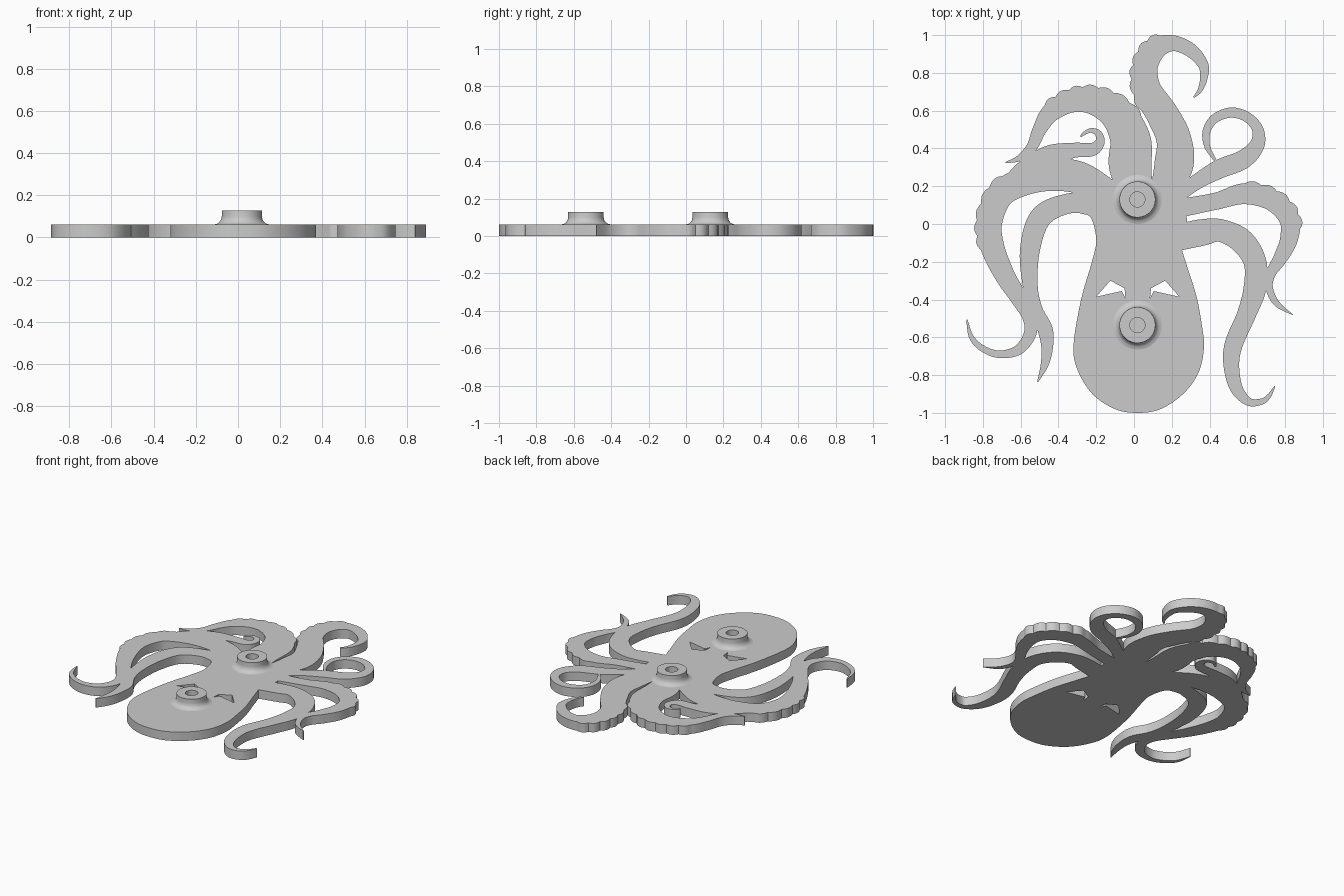
import bpy
import bmesh
import math
from mathutils import Vector
from mathutils.geometry import delaunay_2d_cdt

THICKNESS = 0.062
UNIT = 0.01          # outlines and arm paths are written in hundredths
STEPS = 10

if "Cube" in bpy.data.objects:
    bpy.data.objects.remove(bpy.data.objects["Cube"])

grey = bpy.data.materials.new("plain_grey")
grey.use_nodes = True
grey.diffuse_color = (0.6, 0.6, 0.6, 1)
grey.node_tree.nodes["Principled BSDF"].inputs["Base Color"].default_value = grey.diffuse_color


def catmull(points, closed=False):
    """Smooth curve through the points, any number of dimensions."""
    pts = [Vector(p) for p in points]
    count = len(pts)

    def at(i):
        return pts[i % count] if closed else pts[max(0, min(count - 1, i))]

    result = []
    for i in range(count if closed else count - 1):
        a, b, c, d = at(i - 1), at(i), at(i + 1), at(i + 2)
        for s in range(STEPS):
            t = s / STEPS
            result.append(0.5 * (2 * b + (c - a) * t + (2 * a - 5 * b + 4 * c - d) * t ** 2
                                 + (3 * b - a - 3 * c + d) * t ** 3))
    if not closed:
        result.append(pts[-1])
    return result


verts, faces = [], []


def add_face(corners):
    """Add one flat counter-clockwise region to the silhouette."""
    area = sum(a.x * b.y - b.x * a.y for a, b in zip(corners, corners[1:] + corners[:1]))
    if area < 0:
        corners = corners[::-1]
    start = len(verts)
    verts.extend(c * UNIT for c in corners)
    faces.append(list(range(start, len(verts))))


def arm(path, suckers=None, side=None):
    """Tapered ribbon along (x, y, half width), with bumps along one side."""
    line = catmull(path)
    rails = []
    for i, p in enumerate(line):
        ahead = line[min(i + 1, len(line) - 1)] - line[max(i - 1, 0)]
        normal = Vector((-ahead.y, ahead.x)).normalized()
        bump, place = 0, i / STEPS
        if suckers and suckers[0] <= place <= suckers[1]:
            bump = 1.3 * abs(math.sin(place * math.tau))
        width = max(p.z, 0.2)
        rails.append((p.xy + normal * (width + bump * (side == "left")),
                      p.xy - normal * (width + bump * (side == "right"))))
    for (l0, r0), (l1, r1) in zip(rails, rails[1:]):
        add_face([r0, r1, l1, l0])


# Mantle, head and hub
add_face(catmull([
    (-20, -8), (-22, -19), (-28, -40), (-32, -64), (-30, -77), (-22, -90), (-10, -98),
    (2, -100), (14, -98), (26, -90), (34, -79), (37, -66), (36, -54), (33, -38),
    (28, -22), (25, -10), (28, 2), (25, 10), (21, 17), (10, 22), (-9, 21), (-20, 18),
    (-29, 16), (-29, 6.5), (-23, 3.5)], closed=True))

# Right inner arm
arm([(-20, 10, 6), (-34, 11, 5.3), (-49, 4, 5.8), (-55, -13, 5.3), (-55, -32, 4),
     (-52, -45, 3.5), (-47, -56, 4), (-46, -66, 3), (-47.5, -75, 2), (-51, -83.5, .3)])
# Right outer arm
arm([(-13, 16, 7), (-29, 24.5, 8.5), (-45, 26, 8.5), (-60, 22, 7.5), (-71, 15, 7),
     (-76.5, 1, 6.7), (-75, -12, 6.3), (-68.5, -27, 5.3), (-61, -39, 4.5),
     (-55.5, -49, 3.7), (-55, -58, 3.3), (-61, -66.5, 2.7), (-71, -69, 2),
     (-80, -66, 1.7), (-86, -60, 1.3), (-88.5, -50.5, .3)], (3.5, 6), "right")
# Small curled arm
arm([(-68, 17, 5), (-58, 28, 5.5), (-45, 36, 5.5), (-32, 39, 4), (-22, 39.5, 3.5),
     (-18, 43.5, 2.5), (-19, 48, 1.8), (-23, 49.5, 1.2), (-27, 47.5, .8), (-28, 46, .3)])
# Right rear arm
arm([(1, 18, 9), (-2, 31, 11.3), (-2, 45, 10.7), (-9, 58, 9), (-21, 65, 7.3),
     (-33, 65, 6), (-44, 59, 5), (-50, 50, 3.7), (-54, 41, 2.9), (-60.5, 35, 1.7),
     (-68, 32.5, .3)], (2.5, 6), "right")
# Rear arm
arm([(15, 15, 7), (21, 31, 10.3), (21, 45, 9.2), (15, 58, 8.5), (7, 71, 7.5),
     (6, 83, 6.6), (11, 92.5, 6), (20.5, 95.7, 4.2), (30, 92, 3.7), (36.5, 84.5, 2.8),
     (37, 77.5, 2), (35, 71, 1.3), (31.5, 67, .3)], (3.5, 6.5), "left")
# Left looped arm
arm([(16, 10, 4), (32, 21.5, 4), (45, 29, 5), (57.5, 34, 5), (65, 41.5, 4),
     (65.5, 50, 3), (60, 56.5, 2.7), (51.5, 59, 2.7), (43, 56, 2.4), (38.5, 49.5, 2.1),
     (38.5, 42, 1.6), (41.5, 36, 1), (44.5, 32, .3)])
# Left outer arm
arm([(22, 8, 5), (43, 12, 4.5), (58.5, 16, 5.5), (73, 12.5, 5.5), (82, 3, 5.3),
     (82, -8, 4.7), (77.5, -18, 3.7), (72.5, -26, 2.7), (71.5, -33.5, 2),
     (75.5, -42, 1.6), (84, -48, .2)], (2, 4.5), "left")
# Left inner arm
arm([(24, -7, 7), (36, -4.5, 7), (46, -3.5, 6), (57, -9, 6.5), (64, -20, 6), (64, -34, 6),
     (59.5, -48, 5), (53, -63, 4.8), (51.5, -74, 4.2), (54, -86.5, 3.4), (60.5, -94, 2.2),
     (67.5, -94, 1.6), (71.5, -91, 1.1), (74.5, -86, .3)])

# Eye openings, mirrored across the face
first_eye = len(faces)
eye = [(-20, -38.5), (-12.5, -30), (-5, -34), (-4.5, -39.5), (-6.5, -35.5)]
for sign in (1, -1):
    add_face([Vector((2 + sign * (x - 2), y)) for x, y in eye])

# Merge the silhouette into one sheet, leave out the eyes, then thicken it
points, _, tris, _, _, sources = delaunay_2d_cdt(verts, [], faces, 1, 1e-5)
kept = [t for t, s in zip(tris, sources) if s and max(s) < first_eye]


def finish(obj):
    obj.data.materials.append(grey)
    bpy.ops.object.select_all(action='DESELECT')
    obj.select_set(True)
    bpy.context.view_layer.objects.active = obj
    for modifier in list(obj.modifiers):
        bpy.ops.object.modifier_apply(modifier=modifier.name)
    bpy.ops.object.shade_smooth_by_angle(angle=math.radians(30))


def new_object(name, mesh):
    obj = bpy.data.objects.new(name, mesh)
    bpy.context.collection.objects.link(obj)
    return obj


sheet = bpy.data.meshes.new("body_and_arms")
sheet.from_pydata([(p.x, p.y, 0) for p in points], [], kept)
bm = bmesh.new()
bm.from_mesh(sheet)
bmesh.ops.delete(bm, geom=[v for v in bm.verts if not v.link_faces], context='VERTS')
bm.to_mesh(sheet)
bm.free()
body = new_object("body_and_arms", sheet)
solid = body.modifiers.new("thickness", 'SOLIDIFY')
solid.thickness = THICKNESS
solid.offset = 1
finish(body)

# Round pegs with a flared foot and a blind hole
profile = [(0, .075), (.04, .075), (.04, .128), (.095, .128), (.095, .1), (.098, .085),
           (.106, .073), (.115, .066), (.13, THICKNESS), (.13, .05), (0, .05)]
for name, y in (("rear_peg", .13), ("front_peg", -.535)):
    bm = bmesh.new()
    ring = [bm.verts.new((r, 0, z)) for r, z in profile]
    edges = [bm.edges.new(pair) for pair in zip(ring, ring[1:])]
    bmesh.ops.spin(bm, geom=ring + edges, cent=(0, 0, 0), axis=(0, 0, 1),
                   angle=math.tau, steps=48, use_duplicate=False)
    bmesh.ops.remove_doubles(bm, verts=bm.verts, dist=1e-4)
    bmesh.ops.recalc_face_normals(bm, faces=bm.faces)
    mesh = bpy.data.meshes.new(name)
    bm.to_mesh(mesh)
    bm.free()
    peg = new_object(name, mesh)
    peg.location = (.018, y, 0)
    finish(peg)
